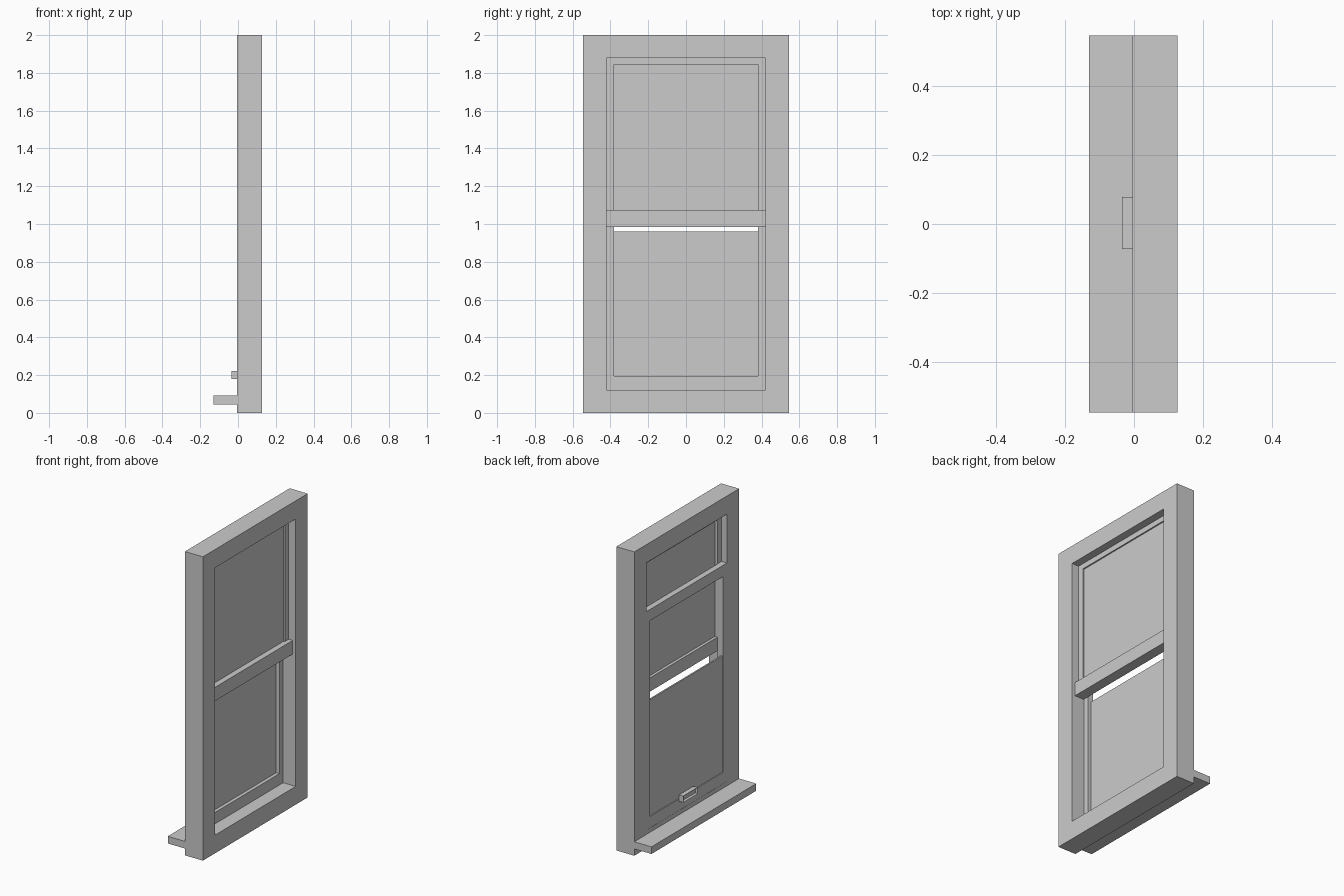
import bpy, bmesh

if "Cube" in bpy.data.objects:
    bpy.data.objects.remove(bpy.data.objects["Cube"])


def box(name, x0, x1, y0, y1, z0, z1):
    bm = bmesh.new()
    bmesh.ops.create_cube(bm, size=1)
    for v in bm.verts:
        v.co = ((x0 + x1) / 2 + v.co.x * (x1 - x0),
                (y0 + y1) / 2 + v.co.y * (y1 - y0),
                (z0 + z1) / 2 + v.co.z * (z1 - z0))
    me = bpy.data.meshes.new(name)
    bm.to_mesh(me)
    bm.free()
    ob = bpy.data.objects.new(name, me)
    bpy.context.collection.objects.link(ob)
    return ob


def ring(name, x0, x1, outer, inner):
    """Rectangular frame in the yz plane: outer/inner = (y0, y1, z0, z1)."""
    bm = bmesh.new()
    loops = []
    for x in (x0, x1):
        for a, b, c, d in (outer, inner):
            loops.append([bm.verts.new((x, y, z))
                          for y, z in ((a, c), (b, c), (b, d), (a, d))])
    o0, i0, o1, i1 = loops
    for p, q in ((o0, i0), (i0, i1), (i1, o1), (o1, o0)):
        for k in range(4):
            n = (k + 1) % 4
            bm.faces.new((p[k], p[n], q[n], q[k]))
    bmesh.ops.recalc_face_normals(bm, faces=bm.faces)
    me = bpy.data.meshes.new(name)
    bm.to_mesh(me)
    bm.free()
    ob = bpy.data.objects.new(name, me)
    bpy.context.collection.objects.link(ob)
    return ob


# fixed outer frame
ring("window_frame", -0.005, 0.126, (-0.545, 0.545, 0, 2), (-0.42, 0.42, 0.12, 1.88))

# inside sill board
box("sill_board", -0.13, 0.0, -0.545, 0.545, 0.045, 0.092)

# inner lower sash with its pane
ring("lower_sash", -0.004, 0.035, (-0.42, 0.42, 0.12, 1.558), (-0.38, 0.38, 0.195, 1.484))
box("lower_pane", 0.002, 0.012, -0.38, 0.38, 0.195, 0.96)

# outer upper sash with its pane and projecting meeting rail
ring("upper_sash", 0.036, 0.075, (-0.42, 0.42, 0.985, 1.88), (-0.38, 0.38, 1.075, 1.845))
box("upper_pane", 0.055, 0.066, -0.38, 0.38, 1.075, 1.845)
box("meeting_rail", 0.06, 0.104, -0.42, 0.42, 0.985, 1.075)

# sash lift with a shallow recess
lift = box("sash_lift", -0.035, -0.004, -0.072, 0.078, 0.18, 0.222)
bm = bmesh.new()
bm.from_mesh(lift.data)
bm.normal_update()
face = min(bm.faces, key=lambda f: f.calc_center_median().x)
bmesh.ops.inset_region(bm, faces=[face], thickness=0.009, depth=0)
bmesh.ops.translate(bm, verts=face.verts, vec=(0.012, 0, 0))
bm.to_mesh(lift.data)
bm.free()
